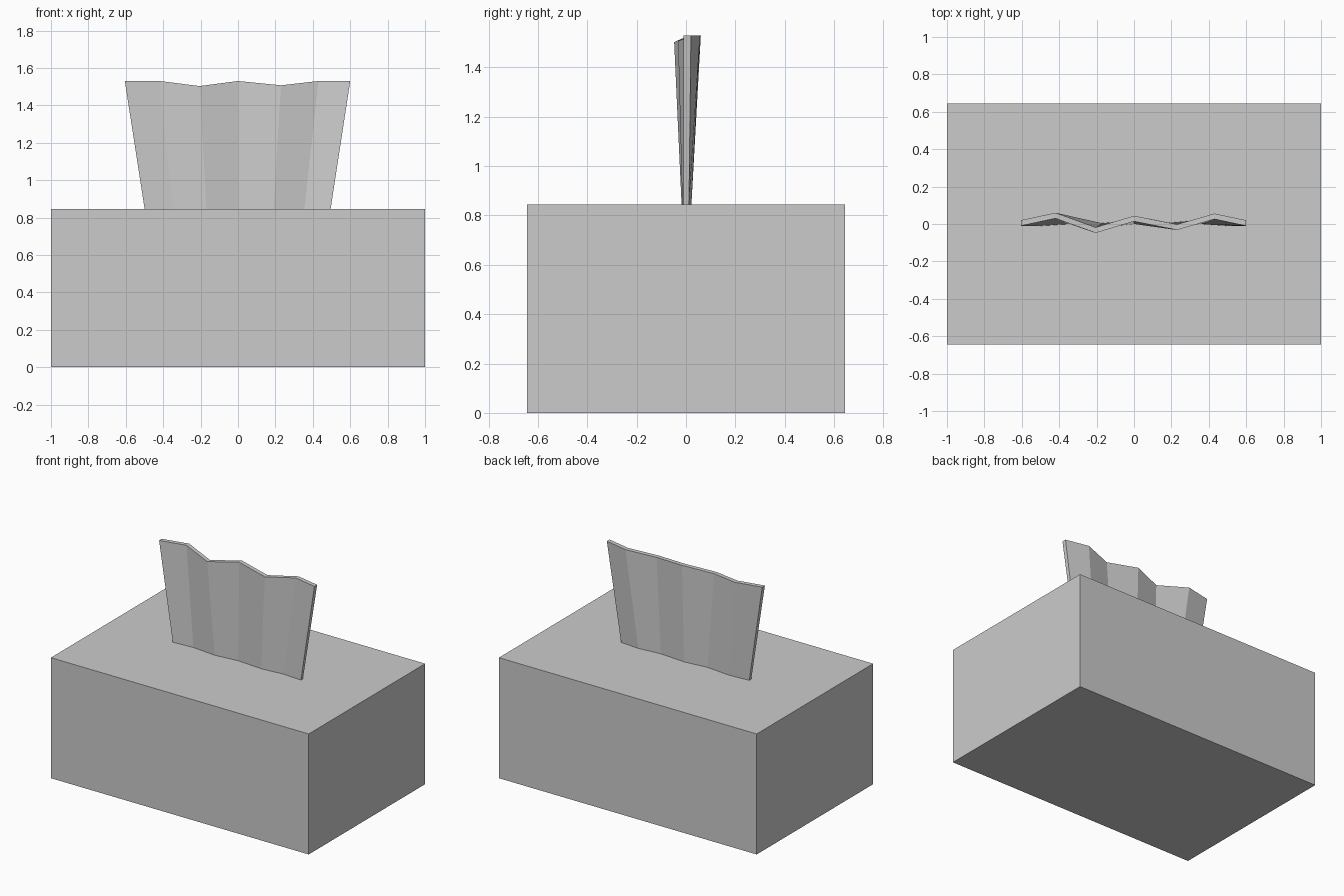
import bpy
import bmesh

cube = bpy.data.objects.get("Cube")
if cube:
    bpy.data.objects.remove(cube, do_unlink=True)

grey = bpy.data.materials.new("plain grey")
grey.use_nodes = True
colour = (0.6, 0.6, 0.6, 1)
grey.diffuse_color = colour
grey.node_tree.nodes["Principled BSDF"].inputs["Base Color"].default_value = colour


def add_object(name, bm):
    bmesh.ops.recalc_face_normals(bm, faces=bm.faces)
    mesh = bpy.data.meshes.new(name)
    bm.to_mesh(mesh)
    bm.free()
    mesh.materials.append(grey)
    obj = bpy.data.objects.new(name, mesh)
    bpy.context.collection.objects.link(obj)
    return obj


# Box
WIDTH, DEPTH, HEIGHT = 2.0, 1.29, 0.845
bm = bmesh.new()
bmesh.ops.create_cube(bm, size=1)
for v in bm.verts:
    v.co = (v.co.x * WIDTH, v.co.y * DEPTH, (v.co.z + 0.5) * HEIGHT)
add_object("tissue_box", bm)

# Pleated sheet: each fold gives top x, top front y, top z and base front y
folds = [
    (-0.605, -0.01, 1.53, -0.010),
    (-0.42, 0.03, 1.53, 0.0),
    (-0.205, -0.048, 1.503, -0.018),
    (0.0, 0.014, 1.53, 0.0),
    (0.23, -0.032, 1.507, -0.015),
    (0.43, 0.026, 1.53, 0.0),
    (0.6, -0.01, 1.53, -0.010),
]
TOP_THICK, BASE_THICK, TAPER = 0.03, 0.022, 0.825

bm = bmesh.new()
rings = []
for x, y, z, base_y in folds:
    corners = [
        (x * TAPER, base_y, HEIGHT),
        (x, y, z),
        (x, y + TOP_THICK, z),
        (x * TAPER, base_y + BASE_THICK, HEIGHT),
    ]
    rings.append([bm.verts.new(c) for c in corners])
for a, b in zip(rings, rings[1:]):
    for i in range(4):
        j = (i + 1) % 4
        bm.faces.new((a[i], a[j], b[j], b[i]))
bm.faces.new(rings[0])
bm.faces.new(rings[-1])
add_object("tissue_sheet", bm)
